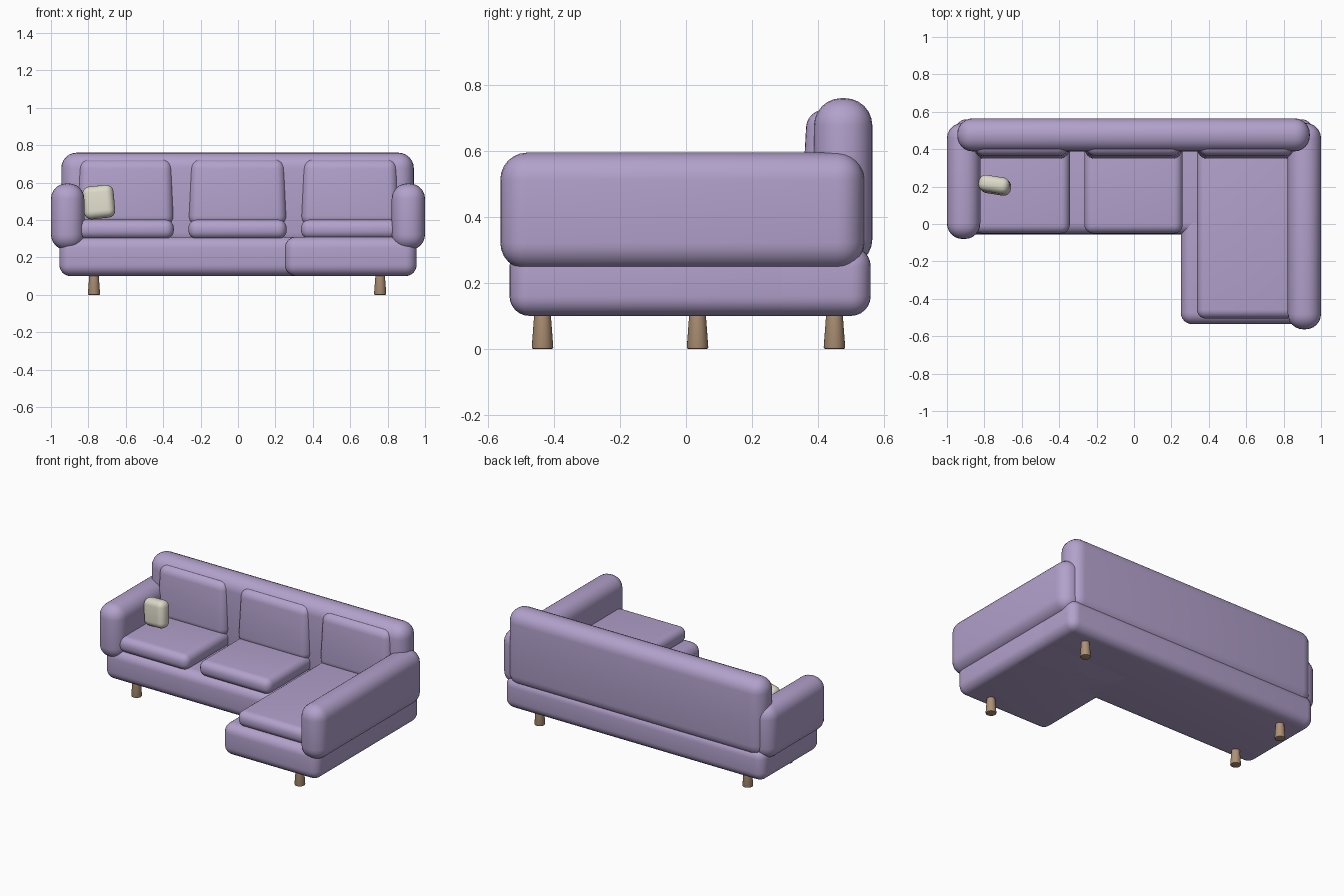
import bpy
import bmesh
import math
from mathutils import Matrix, Euler

if "Cube" in bpy.data.objects:
    bpy.data.objects.remove(bpy.data.objects["Cube"])


def material(name, color):
    m = bpy.data.materials.new(name)
    m.diffuse_color = (*color, 1.0)
    m.use_nodes = True
    m.node_tree.nodes["Principled BSDF"].inputs["Base Color"].default_value = m.diffuse_color
    return m


FABRIC = material("lilac_fabric", (0.445, 0.355, 0.60))
CREAM = material("cream_fabric", (0.72, 0.70, 0.58))
WOOD = material("light_wood", (0.42, 0.28, 0.175))


def finish(name, bm, mat):
    mesh = bpy.data.meshes.new(name)
    bmesh.ops.recalc_face_normals(bm, faces=bm.faces[:])
    bm.to_mesh(mesh)
    bm.free()
    mesh.materials.append(mat)
    obj = bpy.data.objects.new(name, mesh)
    bpy.context.collection.objects.link(obj)
    bpy.ops.object.select_all(action='DESELECT')
    obj.select_set(True)
    bpy.context.view_layer.objects.active = obj
    bpy.ops.object.shade_smooth_by_angle(angle=math.radians(35))
    return obj


def soft_box(name, x, y, z, radius, mat=FABRIC, taper=1.0, lean=0.0, rotation=(0, 0, 0)):
    """Rounded box from (min, max) ranges; the top can narrow in x and lean back in y."""
    bm = bmesh.new()
    bmesh.ops.create_cube(bm, size=1.0)
    for v in bm.verts:
        top = v.co.z > 0
        v.co.x *= (x[1] - x[0]) * (taper if top else 1.0)
        v.co.y = v.co.y * (y[1] - y[0]) + (lean if top else 0.0)
        v.co.z *= z[1] - z[0]
    bmesh.ops.bevel(bm, geom=bm.edges[:], offset=radius, offset_type='OFFSET',
                    segments=6, profile=0.5, affect='EDGES', clamp_overlap=True)
    center = Matrix.Translation((sum(x) / 2, sum(y) / 2, sum(z) / 2))
    turn = Euler([math.radians(a) for a in rotation]).to_matrix().to_4x4()
    bm.transform(center @ turn)
    return finish(name, bm, mat)


def leg(name, x, y):
    """Tapered round foot with a softened lower rim."""
    bm = bmesh.new()
    bmesh.ops.create_cone(bm, cap_ends=True, segments=24, radius1=0.033, radius2=0.024,
                          depth=0.12, matrix=Matrix.Translation((x, y, 0.06)))
    rim = [e for e in bm.edges if all(v.co.z < 0.001 for v in e.verts)]
    bmesh.ops.bevel(bm, geom=rim, offset=0.005, offset_type='OFFSET', segments=2,
                    profile=0.5, affect='EDGES')
    return finish(name, bm, WOOD)


# L-shaped base: long bench plus chaise
soft_box("base_bench", (-0.955, 0.955), (-0.055, 0.56), (0.10, 0.31), 0.06)
soft_box("base_chaise", (0.25, 0.955), (-0.535, 0.35), (0.10, 0.31), 0.06)

# Backrest and arms
soft_box("backrest", (-0.945, 0.94), (0.388, 0.565), (0.25, 0.76), 0.083)
soft_box("left_arm", (-1.0, -0.822), (-0.08, 0.54), (0.24, 0.595), 0.082)
soft_box("right_arm", (0.822, 1.0), (-0.563, 0.54), (0.24, 0.595), 0.082)

# Seat and back cushions
cushions = [("left", -0.86, -0.343, -0.05),
            ("middle", -0.265, 0.26, -0.05),
            ("chaise", 0.337, 0.86, -0.505)]
for side, x0, x1, front in cushions:
    soft_box(side + "_seat_cushion", (x0, x1), (front, 0.43), (0.298, 0.402), 0.046)
    soft_box(side + "_back_cushion", (x0, x1), (0.347, 0.48), (0.37, 0.725), 0.052,
             taper=0.965, lean=0.02)

# Small throw pillow
soft_box("throw_pillow", (-0.827, -0.661), (0.163, 0.251), (0.408, 0.583), 0.038,
         mat=CREAM, rotation=(-5, -6, -9))

# Feet
leg("back_left_leg", -0.77, 0.45)
leg("front_left_leg", -0.77, 0.035)
leg("back_right_leg", 0.76, 0.45)
leg("chaise_leg", 0.76, -0.435)
